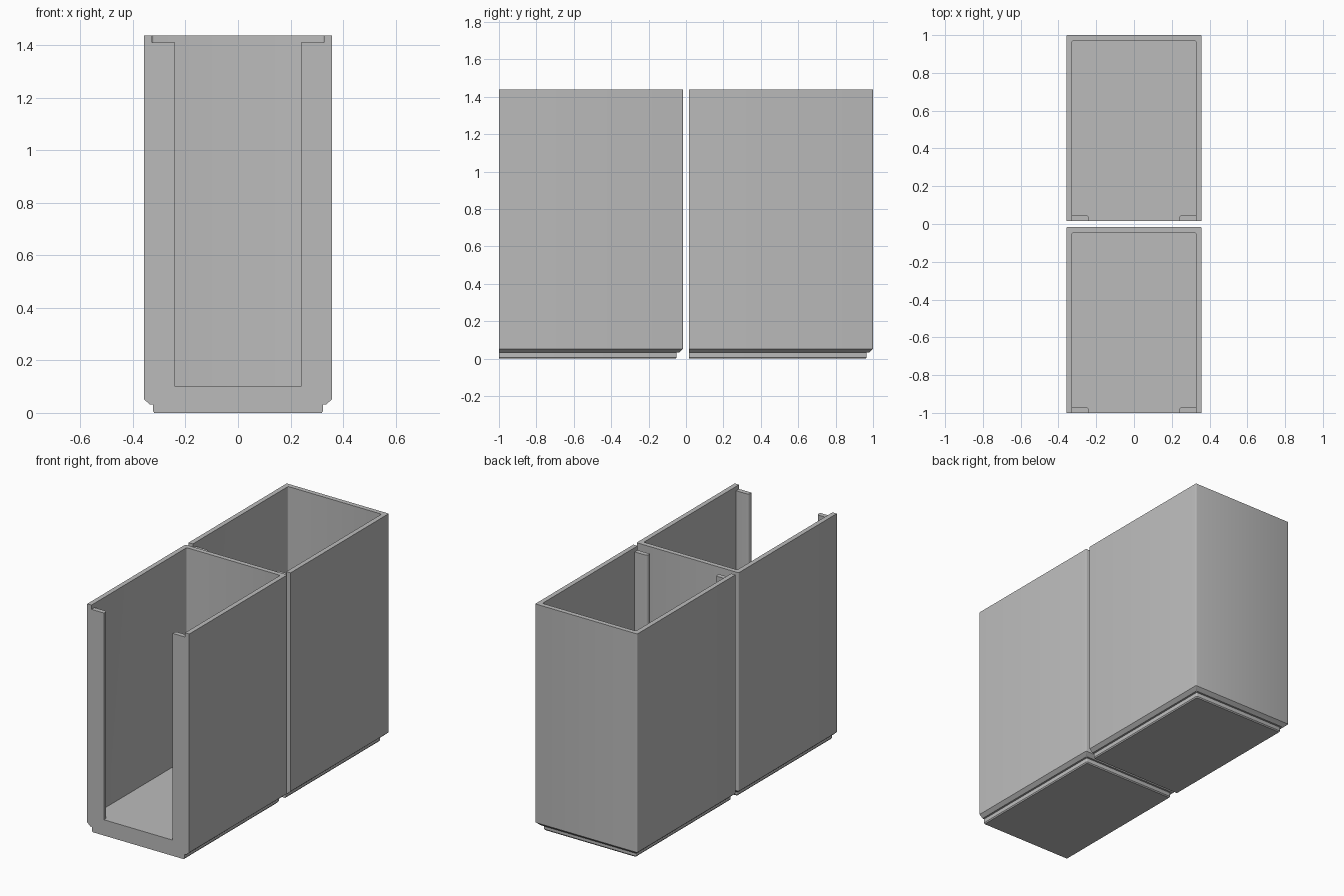
import bpy, bmesh, math

if "Cube" in bpy.data.objects:
    bpy.data.objects.remove(bpy.data.objects["Cube"])

HALF_W, HEIGHT, LENGTH, WALL = 0.358, 1.438, 0.984, 0.03
FLOOR, NOTCH_Z = 0.10, 1.411

grey = bpy.data.materials.new("light grey plastic")
grey.diffuse_color = (0.5, 0.5, 0.5, 1)
grey.use_nodes = True
grey.node_tree.nodes["Principled BSDF"].inputs["Base Color"].default_value = grey.diffuse_color


def arc(cx, cy, r, a0, a1, n=3):
    """Points on an arc, angles in degrees."""
    return [(cx + r * math.cos(math.radians(a0 + (a1 - a0) * i / n)),
             cy + r * math.sin(math.radians(a0 + (a1 - a0) * i / n))) for i in range(n + 1)]


def footprint(hw, y0, y1, r):
    """Rectangle with a square front and rounded back corners."""
    return ([(-hw, y0), (hw, y0)] + arc(hw - r, y1 - r, r, 0, 90)
            + arc(-hw + r, y1 - r, r, 90, 180))


def loft(name, rings):
    """Solid skinned through (outline, z) rings."""
    bm = bmesh.new()
    loops = [[bm.verts.new((x, y, z)) for x, y in pts] for pts, z in rings]
    n = len(loops[0])
    for a, b in zip(loops, loops[1:]):
        for i in range(n):
            j = (i + 1) % n
            bm.faces.new((a[i], a[j], b[j], b[i]))
    bm.faces.new(loops[0][::-1])
    bm.faces.new(loops[-1])
    bmesh.ops.recalc_face_normals(bm, faces=bm.faces)
    mesh = bpy.data.meshes.new(name)
    bm.to_mesh(mesh)
    bm.free()
    mesh.materials.append(grey)
    ob = bpy.data.objects.new(name, mesh)
    bpy.context.collection.objects.link(ob)
    return ob


def make_bin(name, y0):
    y1 = y0 + LENGTH
    # Outer body: stepped foot, chamfered skirt, straight walls
    profile = [(0.039, 0.0), (0.034, 0.007), (0.034, 0.032), (0.022, 0.032),
               (0.0, 0.052), (0.0, HEIGHT)]
    body = loft(name, [(footprint(HALF_W - d, y0, y1 - d, 0.006), z) for d, z in profile])

    # Cavity, front opening with rounded inner post edges, and stacking notch
    inner = footprint(HALF_W - WALL, y0 + WALL, y1 - WALL, 0.008)
    right = [(0.24, y0 - 0.1)] + arc(0.255, y0 + 0.015, 0.015, 180, 90) + [(0.255, y0 + 0.2)]
    opening = [(-x, y) for x, y in right][::-1] + right
    notch = footprint(HALF_W - WALL, y0 - 0.1, y0 + 0.2, 0.01)
    cuts = [(inner, FLOOR), (opening, FLOOR), (notch, NOTCH_Z)]
    bpy.context.view_layer.objects.active = body
    for outline, z in cuts:
        cutter = loft("cutter", [(outline, z), (outline, HEIGHT + 0.2)])
        cutter.hide_render = True
        mod = body.modifiers.new("cut", 'BOOLEAN')
        mod.operation, mod.solver, mod.object = 'DIFFERENCE', 'EXACT', cutter
        bpy.ops.object.modifier_apply(modifier=mod.name)
        bpy.data.objects.remove(cutter)

    # Smooth only the small rounded corners
    bpy.ops.object.select_all(action='DESELECT')
    body.select_set(True)
    bpy.ops.object.shade_smooth_by_angle(angle=math.radians(35))


make_bin("front_bin", -1.0)
make_bin("back_bin", 1.0 - LENGTH)
